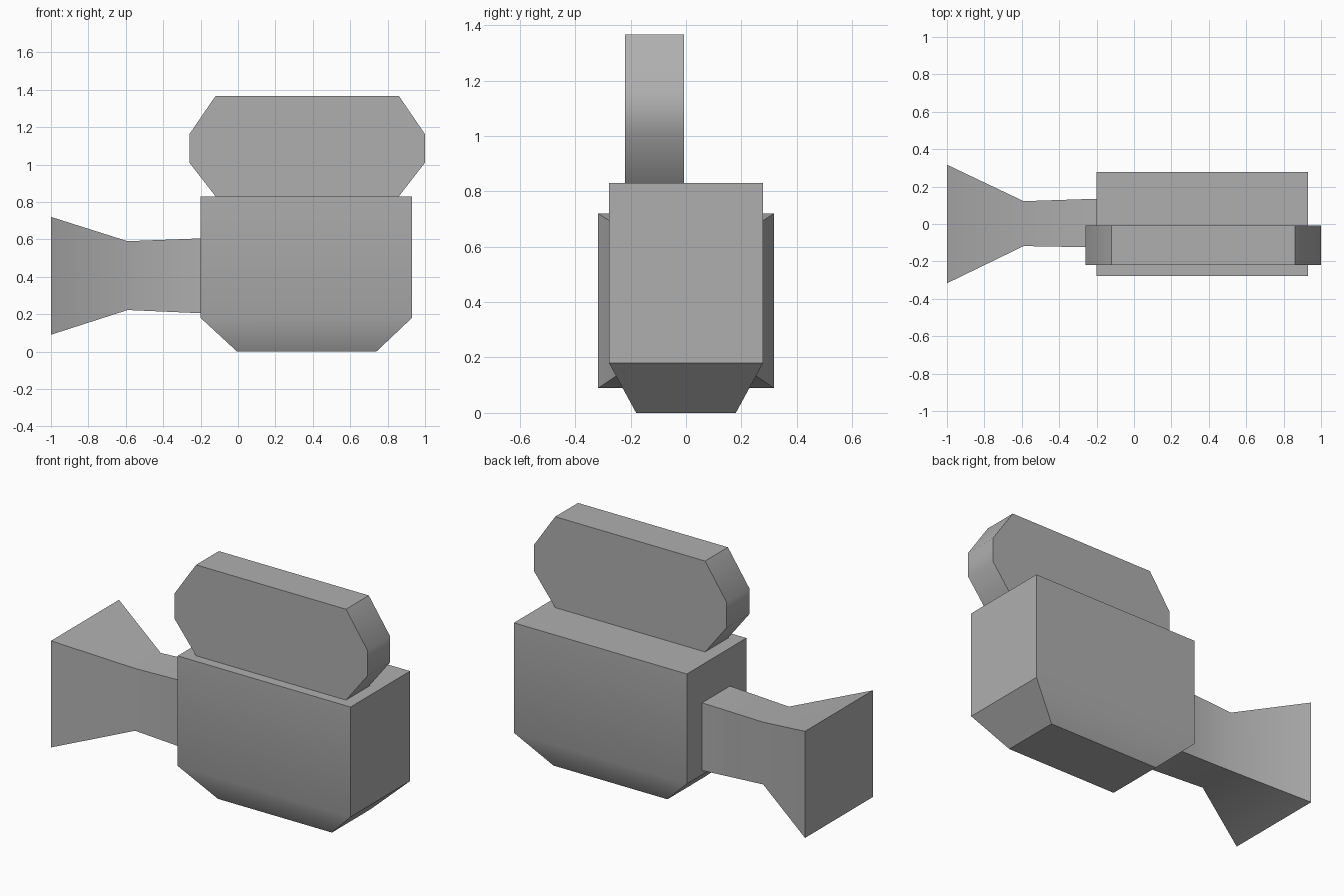
import bpy
import math

if "Cube" in bpy.data.objects:
    bpy.data.objects.remove(bpy.data.objects["Cube"], do_unlink=True)

# Single grey finish
grey = bpy.data.materials.new("light_grey")
grey.use_nodes = True
COLOUR = (0.43, 0.43, 0.43, 1)
grey.diffuse_color = COLOUR
grey.node_tree.nodes["Principled BSDF"].inputs["Base Color"].default_value = COLOUR


def loft(name, rings):
    """Closed solid skinned through equal-sized rings of points."""
    n = len(rings[0])
    verts = [p for ring in rings for p in ring]
    faces = [tuple(reversed(range(n))), tuple(range(len(verts) - n, len(verts)))]
    for r in range(len(rings) - 1):
        for i in range(n):
            a, b = r * n + i, r * n + (i + 1) % n
            faces.append((a, b, b + n, a + n))
    mesh = bpy.data.meshes.new(name)
    mesh.from_pydata(verts, [], faces)
    mesh.materials.append(grey)
    obj = bpy.data.objects.new(name, mesh)
    bpy.context.collection.objects.link(obj)
    bpy.ops.object.select_all(action='DESELECT')
    obj.select_set(True)
    bpy.context.view_layer.objects.active = obj
    bpy.ops.object.mode_set(mode='EDIT')
    bpy.ops.mesh.select_all(action='SELECT')
    bpy.ops.mesh.normals_make_consistent(inside=False)
    bpy.ops.object.mode_set(mode='OBJECT')
    bpy.ops.object.shade_smooth_by_angle(angle=math.radians(40))
    return obj


def rect(a0, a1, b0, b1):
    return [(a0, b0), (a1, b0), (a1, b1), (a0, b1)]


# Camera body: box tapering to a smaller base
top_outline = rect(-0.2, 0.93, -0.278, 0.278)
base_outline = rect(-0.005, 0.74, -0.18, 0.18)
loft("camera_body", [[(x, y, z) for x, y in outline] for z, outline in
                     ((0, base_outline), (0.18, top_outline), (0.83, top_outline))])

# Lens: square horn flaring outward
sections = ((-0.2, rect(-0.125, 0.135, 0.205, 0.605)),
            (-0.59, rect(-0.118, 0.122, 0.222, 0.59)),
            (-1.0, rect(-0.317, 0.317, 0.09, 0.72)))
loft("lens_horn", [[(x, y, z) for y, z in sec] for x, sec in sections])

# Film magazine: elongated octagon slab on top, off centre
half = [(0.49, 1.367), (0.63, 1.162), (0.63, 1.01), (0.49, 0.83)]
profile = half + [(-x, z) for x, z in reversed(half)]
loft("film_magazine", [[(x + 0.37, y, z) for x, z in profile] for y in (-0.22, -0.007)])
